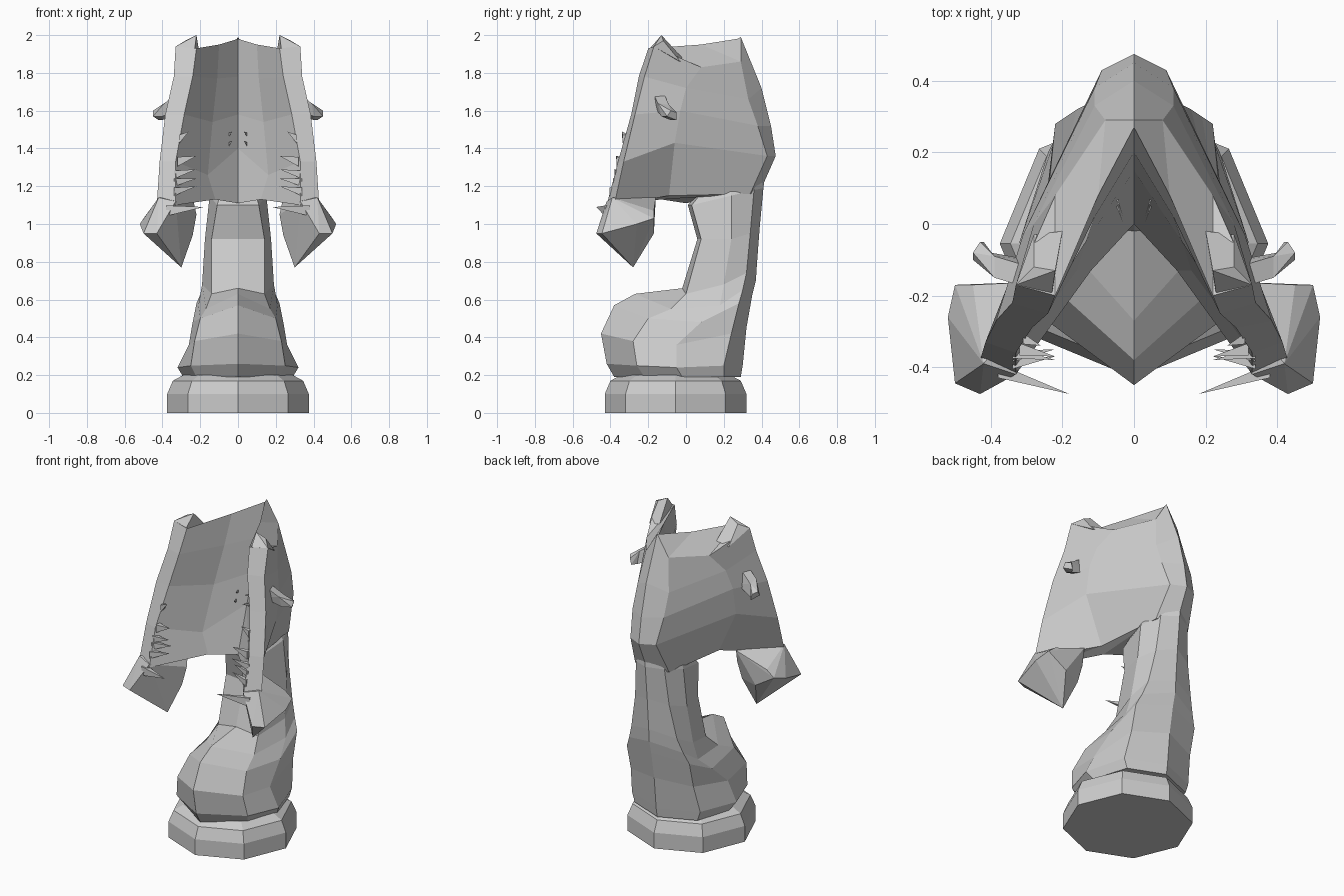
import bpy, bmesh, math


def finish(name, bm):
    bmesh.ops.recalc_face_normals(bm, faces=bm.faces[:])
    mesh = bpy.data.meshes.new(name)
    bm.to_mesh(mesh)
    bm.free()
    ob = bpy.data.objects.new(name, mesh)
    bpy.context.collection.objects.link(ob)
    return ob


def mirrored_loft(name, rings):
    """Loft half rings (first and last point on x = 0) into a symmetric solid."""
    bm = bmesh.new()
    n = len(rings[0])
    loops = []
    for ring in rings:
        right = [bm.verts.new(p) for p in ring]
        left = [right[0]] + [bm.verts.new((-x, y, z)) for x, y, z in ring[1:-1]] + [right[-1]]
        loops.append((right, left))
    for low, high in zip(loops, loops[1:]):
        for a, b in zip(low, high):
            for i in range(n - 1):
                bm.faces.new((a[i], a[i + 1], b[i + 1], b[i]))
    for end in (loops[0], loops[-1]):
        for side in end:
            for i in range(n // 2):
                quad = [side[i], side[i + 1], side[n - 2 - i], side[n - 1 - i]]
                quad = list(dict.fromkeys(quad))
                if len(quad) > 2:
                    bm.faces.new(quad)
    return finish(name, bm)


def hull_pair(name, pts):
    """Convex faceted solid on both sides of the centre plane."""
    for s, label in ((1, "right"), (-1, "left")):
        bm = bmesh.new()
        vs = [bm.verts.new((s * x, y, z)) for x, y, z in pts]
        bmesh.ops.convex_hull(bm, input=vs)
        loose = [v for v in bm.verts if not v.link_faces]
        bmesh.ops.delete(bm, geom=loose, context='VERTS')
        bmesh.ops.dissolve_limit(bm, angle_limit=math.radians(4), verts=bm.verts[:], edges=bm.edges[:])
        finish(f"{name}_{label}", bm)


# Octagonal foot
bm = bmesh.new()
levels = []
for r, z in ((.375, 0), (.375, .1), (.345, .17), (.29, .2)):
    levels.append([bm.verts.new((r * math.cos(k * math.pi / 4),
                                 r * math.sin(k * math.pi / 4) - .055, z)) for k in range(8)])
for a, b in zip(levels, levels[1:]):
    for k in range(8):
        bm.faces.new((a[k], a[(k + 1) % 8], b[(k + 1) % 8], b[k]))
bm.faces.new(levels[0])
bm.faces.new(levels[-1])
finish("base", bm)

# Chest and neck: front, front side, side, back side, back
mirrored_loft("chest_and_neck", [
    [(0, -.38, .19), (.22, -.22, .19), (.29, -.02, .19), (.22, .2, .19), (0, .29, .19)],
    [(0, -.42, .26), (.25, -.26, .25), (.32, -.05, .24), (.24, .2, .25), (0, .3, .25)],
    [(0, -.45, .42), (.23, -.28, .38), (.26, -.05, .36), (.22, .24, .42), (0, .32, .45)],
    [(0, -.38, .57), (.2, -.2, .5), (.24, .08, .48), (.22, .28, .58), (0, .35, .62)],
    [(0, -.27, .63), (.17, -.08, .55), (.21, .18, .57), (.19, .3, .65), (0, .37, .7)],
    [(0, -.02, .66), (.14, 0, .63), (.19, .2, .68), (.16, .32, .74), (0, .375, .78)],
    [(0, .06, .92), (.14, .08, .92), (.175, .24, .92), (.12, .34, .95), (0, .39, .98)],
    [(0, .01, 1.1), (.11, .03, 1.1), (.15, .24, 1.15), (.1, .36, 1.18), (0, .41, 1.19)],
    [(0, .14, 1.25), (.07, .15, 1.25), (.1, .22, 1.25), (.08, .34, 1.28), (0, .42, 1.28)],
])

# Split open head: spine, nape, cheek, outer front, inner front, inner wall, centre
mirrored_loft("split_head", [
    [(0, .40, 1.19), (.12, .34, 1.16), (.17, -.09, 1.15), (.43, -.38, 1.10),
     (.33, -.42, 1.10), (.12, -.13, 1.13), (0, 0, 1.11)],
    [(0, .475, 1.36), (.09, .43, 1.36), (.31, -.06, 1.43), (.415, -.33, 1.33),
     (.33, -.36, 1.33), (.16, -.13, 1.26), (0, .09, 1.40)],
    [(0, .45, 1.52), (.11, .38, 1.52), (.31, -.03, 1.6), (.385, -.27, 1.58),
     (.285, -.29, 1.58), (.135, -.05, 1.54), (0, .15, 1.58)],
    [(0, .40, 1.72), (.11, .33, 1.66), (.28, 0, 1.72), (.34, -.22, 1.78),
     (.24, -.25, 1.78), (.11, .02, 1.77), (0, .2, 1.78)],
    [(0, .29, 1.99), (.08, .29, 1.86), (.22, .08, 1.83), (.33, -.17, 1.94),
     (.22, -.2, 1.93), (.1, .08, 1.95), (0, .27, 1.98)],
])

# Nose block with hanging lip
hull_pair("snout", [
    (.33, -.42, 1.12), (.42, -.39, 1.14), (.43, -.475, .95), (.5, -.445, .95),
    (.52, -.26, 1.0), (.5, -.17, 1.03), (.45, -.17, 1.07),
    (.3, -.28, .77), (.22, -.2, 1.05), (.24, -.16, 1.14), (.24, -.22, .94), (.37, -.17, .95)])

# Ears on the crown
hull_pair("ear", [
    (.22, -.13, 2.0), (.23, -.2, 1.92), (.33, -.17, 1.94), (.28, -.03, 1.86),
    (.2, -.02, 1.88), (.28, -.12, 1.97)])

# Curved horns beside the eyes, in two faceted pieces
hull_pair("horn_root", [
    (.29, -.18, 1.71), (.29, -.12, 1.7), (.29, -.17, 1.62), (.29, -.1, 1.6),
    (.39, -.15, 1.64), (.39, -.09, 1.63), (.4, -.13, 1.57), (.4, -.08, 1.55)])
hull_pair("horn_tip", [
    (.39, -.15, 1.64), (.39, -.09, 1.63), (.4, -.13, 1.57), (.4, -.08, 1.55),
    (.45, -.08, 1.6), (.43, -.05, 1.59), (.45, -.1, 1.57), (.42, -.05, 1.55)])

# Teeth along the inner edge of each half: root, tip, radius
teeth = [
    ((.38, -.41, 1.07), (.18, -.475, 1.09), .028),
    ((.34, -.39, 1.17), (.22, -.37, 1.2), .022),
    ((.34, -.37, 1.22), (.22, -.35, 1.24), .022),
    ((.34, -.36, 1.26), (.22, -.38, 1.29), .022),
    ((.32, -.35, 1.33), (.22, -.37, 1.36), .025),
    ((.31, -.32, 1.45), (.26, -.34, 1.49), .022),
    ((.05, .06, 1.42), (.03, 0, 1.44), .012),
    ((.05, .08, 1.47), (.03, .02, 1.49), .012),
]
for i, ((x, y, z), tip, r) in enumerate(teeth):
    hull_pair(f"tooth_{i + 1}", [(x, y - r * .7, z - r), (x, y + r * .7, z - r),
                                 (x, y + r * .7, z + r), (x, y - r * .7, z + r), tip])
